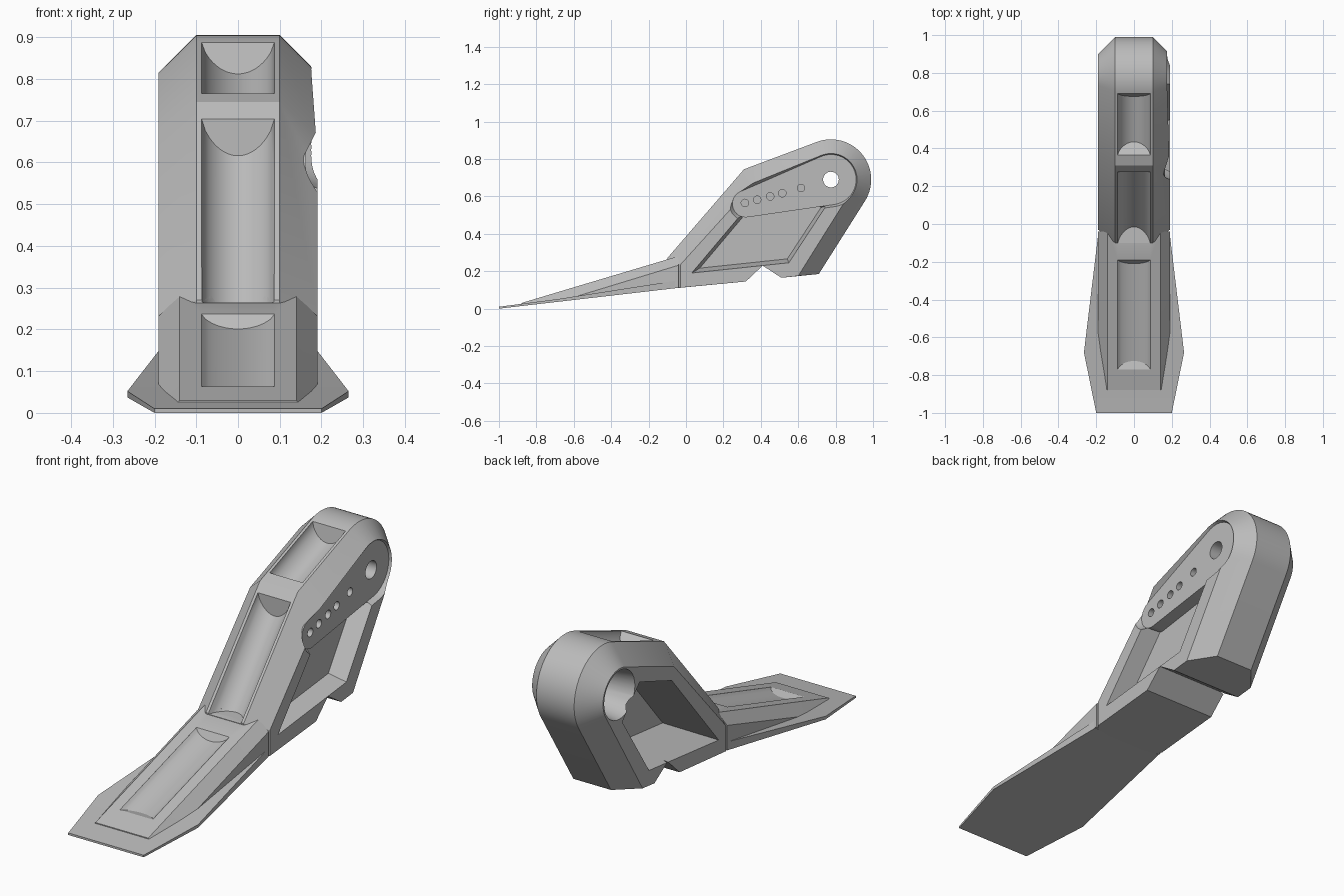
import bpy, bmesh
from math import sin, cos, radians, atan2, hypot, acos

if "Cube" in bpy.data.objects:
    bpy.data.objects.remove(bpy.data.objects["Cube"])

steel = bpy.data.materials.new("grey steel")
steel.use_nodes = True
steel.diffuse_color = (0.5, 0.5, 0.5, 1)
steel.node_tree.nodes["Principled BSDF"].inputs["Base Color"].default_value = (0.5, 0.5, 0.5, 1)


def loft(name, sections):
    """Skin a row of matching point rings and cap both ends."""
    bm = bmesh.new()
    rings = [[bm.verts.new(p) for p in ring] for ring in sections]
    n = len(rings[0])
    for a, b in zip(rings, rings[1:]):
        for i in range(n):
            j = (i + 1) % n
            bm.faces.new((a[i], a[j], b[j], b[i]))
    bm.faces.new(rings[0])
    bm.faces.new(rings[-1])
    bmesh.ops.remove_doubles(bm, verts=bm.verts, dist=1e-5)
    bmesh.ops.recalc_face_normals(bm, faces=bm.faces)
    mesh = bpy.data.meshes.new(name)
    bm.to_mesh(mesh)
    bm.free()
    mesh.materials.append(steel)
    obj = bpy.data.objects.new(name, mesh)
    bpy.context.collection.objects.link(obj)
    return obj


def at_x(x, outline):
    return [(x, y, z) for y, z in outline]


def arc(centre, r, start, end, steps):
    angles = [radians(start + (end - start) * i / steps) for i in range(steps + 1)]
    return [(centre[0] + r * cos(a), centre[1] + r * sin(a)) for a in angles]


def scaled(outline, s):
    cy = sum(p[0] for p in outline) / len(outline)
    cz = sum(p[1] for p in outline) / len(outline)
    return [(cy + (y - cy) * s, cz + (z - cz) * s) for y, z in outline]


PIVOT, ARM_END = (0.775, 0.69), (0.32, 0.56)


def capsule(big, small):
    """Tapered capsule outline around the pivot and the arm end."""
    dy, dz = ARM_END[0] - PIVOT[0], ARM_END[1] - PIVOT[1]
    axis = atan2(dz, dy) * 180 / 3.14159265
    spread = acos((big - small) / hypot(dy, dz)) * 180 / 3.14159265
    return (arc(PIVOT, big, axis + spread, axis + 360 - spread, 28)
            + arc(ARM_END, small, axis - spread, axis + spread, 16))


def tube(name, centre, x0, r0, x1, r1):
    return loft(name, [at_x(x, arc(centre, r, 0, 348.75, 31)) for x, r in ((x0, r0), (x1, r1))])


def groove(name, ends):
    """Round-bottomed trough; each end is a surface point and a depth vector."""
    half = 0.087
    depths = [(half * t / 10, (1 - (t / 10) ** 2) ** 0.7) for t in range(-10, 11)]
    depths = [(-half, -0.6)] + depths + [(half, -0.6)]
    return loft(name, [[(x, p[0] + v[0] * d, p[1] + v[1] * d) for x, d in depths]
                       for p, v in ends])


# Main body: wide side outline, chamfered along the front, top and back
base = [(0.51, 0.165), (0.41, 0.23), (0.32, 0.145)]
outer = ([(-0.1, 0.105), (-0.1, 0.27), (0.31, 0.745)]
         + arc(PIVOT, 0.215, 110.4, -32.7, 28) + [(0.71, 0.185)] + base)
inner = ([(-0.03, 0.112), (-0.03, 0.235), (0.363, 0.669)]
         + arc(PIVOT, 0.125, 110.4, -32.7, 28) + [(0.60, 0.175)] + base)
body = loft("body", [at_x(-0.19, inner), at_x(-0.1, outer), at_x(0.1, outer), at_x(0.19, inner)])

# Arm plate sitting in its recess
arm = loft("side_arm", [at_x(0.085, capsule(0.135, 0.072)), at_x(0.163, capsule(0.135, 0.072))])

# Raised blade ridge
ridge = []
for y, half, wide, top, side, low in ((-0.88, 0.14, 0.15, 0.03, 0.018, 0.016),
                                      (-0.62, 0.14, 0.19, 0.108, 0.055, 0.046),
                                      (-0.04, 0.14, 0.19, 0.281, 0.232, 0.112)):
    right = [(half, y, top), (wide, y, side), (wide, y, low)]
    ridge.append(right + [(-x, yy, z) for x, yy, z in reversed(right)])
blade = loft("blade_ridge", ridge)

# Thin flared toe plate
plate = []
for y, half, low, top in ((-1, 0.2, 0, 0.01), (-0.68, 0.265, 0.037, 0.052), (-0.05, 0.189, 0.11, 0.15)):
    plate.append([(-half, y, low), (half, y, low), (half, y, top), (-half, y, top)])
toe = loft("toe_plate", plate)

# Cutters
window = [(0.03, 0.19), (0.38, 0.605), (0.62, 0.69), (0.75, 0.55), (0.55, 0.245)]
arm_recess = loft("arm_recess_cutter", [at_x(0.16, capsule(0.133, 0.07)), at_x(0.2, capsule(0.15, 0.095))])
shallow = loft("shallow_pocket_cutter", [at_x(0.1, scaled(window, 0.9)), at_x(0.2, scaled(window, 1.01))])
deep = loft("deep_pocket_cutter", [at_x(-0.2, scaled(window, 1.02)), at_x(0.06, scaled(window, 0.86))])
socket = tube("socket_cutter", PIVOT, -0.2, 0.118, -0.02, 0.09)
bore = tube("bore_cutter", PIVOT, -0.3, 0.042, 0.3, 0.042)
pins = [tube("pin_hole_cutter", c, 0.11, 0.02, 0.2, 0.02) for c in
        ((0.315, 0.565), (0.38, 0.582), (0.45, 0.6), (0.515, 0.617), (0.615, 0.645))]
front_groove = groove("front_groove_cutter", [((-0.105, 0.265), (0.09, 0)), ((0.275, 0.704), (0, -0.088))])
top_groove = groove("top_groove_cutter", [((0.365, 0.765), (0.07, -0.045)), ((0.69, 0.887), (-0.015, -0.075))])
blade_groove = groove("blade_groove_cutter", [((-0.77, 0.063), (0.045, -0.01)), ((-0.19, 0.236), (-0.02, -0.035))])

cuts = {body: [shallow, deep, arm_recess, socket, bore, front_groove, top_groove] + pins,
        arm: [bore] + pins,
        blade: [front_groove, blade_groove],
        toe: []}
used = set()
for part, cutters in cuts.items():
    bpy.ops.object.select_all(action='DESELECT')
    part.select_set(True)
    bpy.context.view_layer.objects.active = part
    for cutter in cutters:
        cutter.hide_render = True
        used.add(cutter)
        mod = part.modifiers.new("cut", 'BOOLEAN')
        mod.operation = 'DIFFERENCE'
        mod.solver = 'EXACT'
        mod.object = cutter
        bpy.ops.object.modifier_apply(modifier=mod.name)
    bpy.ops.object.shade_smooth_by_angle(angle=radians(25))
for cutter in used:
    bpy.data.objects.remove(cutter)
